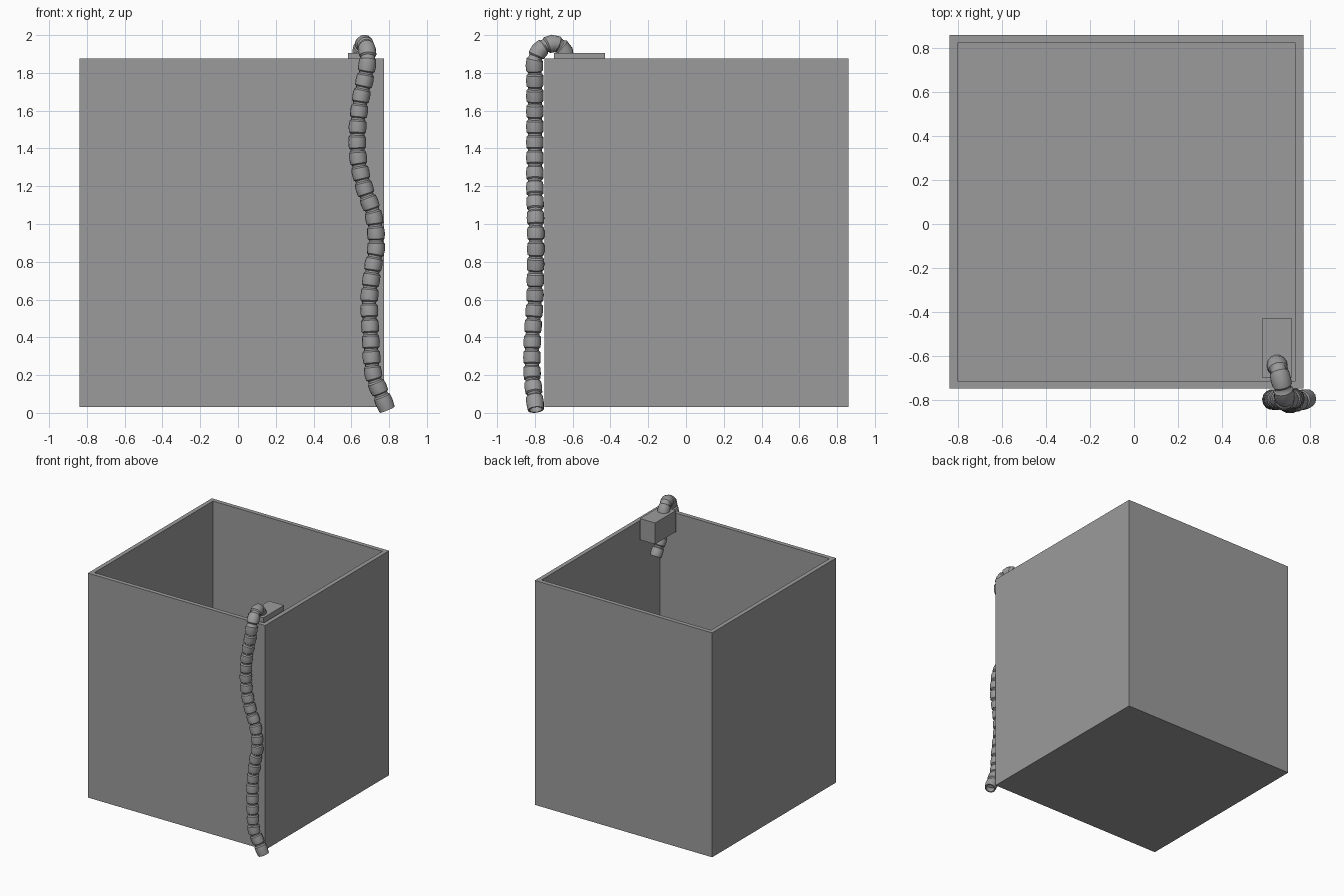
import bpy, bmesh, math
from mathutils import Vector

if "Cube" in bpy.data.objects:
    bpy.data.objects.remove(bpy.data.objects["Cube"])

# One dark grey for every part
grey = bpy.data.materials.new("dark_grey")
grey.diffuse_color = (0.33, 0.33, 0.33, 1)
grey.use_nodes = True
grey.node_tree.nodes["Principled BSDF"].inputs["Base Color"].default_value = grey.diffuse_color


def make_object(name, bm):
    bmesh.ops.recalc_face_normals(bm, faces=bm.faces[:])
    mesh = bpy.data.meshes.new(name)
    bm.to_mesh(mesh)
    bm.free()
    mesh.materials.append(grey)
    obj = bpy.data.objects.new(name, mesh)
    bpy.context.collection.objects.link(obj)
    return obj


def box(lo, hi):
    lo, hi = Vector(lo), Vector(hi)
    bm = bmesh.new()
    bmesh.ops.create_cube(bm, size=1)
    for v in bm.verts:
        v.co = Vector(((v.co[i] + 0.5) * (hi[i] - lo[i]) + lo[i]) for i in range(3))
    return bm


# Open-topped tank: inset the lid for the rim, then extrude it down to the floor
WALL = 0.05
tank = box((-0.84, -0.75, 0.03), (0.772, 0.86, 1.875))
top = max(tank.faces, key=lambda f: f.calc_center_median().z)
bmesh.ops.inset_individual(tank, faces=[top], thickness=WALL)
floor = bmesh.ops.extrude_discrete_faces(tank, faces=[top])["faces"][0]
for v in floor.verts:
    v.co.z = 0.03 + WALL
make_object("tank", tank)

# Clip block inside the front wall that the hose passes through
make_object("hose_clip", box((0.582, -0.70, 1.73), (0.72, -0.43, 1.905)))

# Hose centre line, from the ground up over the rim and down through the clip
PATH = [Vector(p) for p in (
    (0.79, -0.795, 0.017), (0.752, -0.805, 0.11), (0.715, -0.815, 0.21),
    (0.702, -0.813, 0.40), (0.695, -0.80, 0.60), (0.713, -0.797, 0.76),
    (0.732, -0.795, 0.89), (0.717, -0.797, 1.05), (0.672, -0.80, 1.18),
    (0.637, -0.80, 1.34), (0.632, -0.80, 1.49), (0.647, -0.80, 1.645),
    (0.674, -0.80, 1.78), (0.687, -0.80, 1.87), (0.682, -0.765, 1.93),
    (0.667, -0.70, 1.955), (0.654, -0.650, 1.925), (0.65, -0.635, 1.86),
    (0.65, -0.625, 1.77), (0.652, -0.60, 1.68), (0.652, -0.535, 1.57))]


def catmull_rom(pts, steps=16):
    ext = [2 * pts[0] - pts[1]] + pts + [2 * pts[-1] - pts[-2]]
    out = []
    for a, b, c, d in zip(ext, ext[1:], ext[2:], ext[3:]):
        for k in range(steps):
            t = k / steps
            out.append(0.5 * (2 * b + (c - a) * t + (2 * a - 5 * b + 4 * c - d) * t**2
                              + (3 * b - a - 3 * c + d) * t**3))
    return out + [pts[-1]]


curve = catmull_rom(PATH)
dist = [0.0]
for a, b in zip(curve, curve[1:]):
    dist.append(dist[-1] + (b - a).length)


def point_at(s):
    s = min(max(s, 0.0), dist[-1])
    i = next(k for k in range(1, len(dist)) if dist[k] >= s)
    return curve[i - 1].lerp(curve[i], (s - dist[i - 1]) / (dist[i] - dist[i - 1]))


# Ribbed hose: each segment repeats one groove-and-band profile
SEGMENTS, SIDES = round(dist[-1] / 0.083), 14
BAND = ((0.0, 0.037), (0.12, 0.037), (0.2, 0.045), (0.55, 0.0475), (0.9, 0.045))
pitch = dist[-1] / SEGMENTS
rings = [((i + f) * pitch, r) for i in range(SEGMENTS) for f, r in BAND]
rings = [(0.0, 0.043)] + rings[3:] + [(dist[-1], 0.043)]
# Hollow lips at both ends
rings = [(0.04, 0.033), (0.0, 0.034)] + rings + [(dist[-1], 0.034), (dist[-1] - 0.04, 0.033)]

hose = bmesh.new()
loops, side = [], Vector((1, 0, 0))
for s, r in rings:
    tangent = (point_at(s + 0.02) - point_at(s - 0.02)).normalized()
    side = (side - tangent * side.dot(tangent)).normalized()
    other = tangent.cross(side)
    centre = point_at(s)
    loops.append([hose.verts.new(centre + r * (side * math.cos(a) + other * math.sin(a)))
                  for a in (2 * math.pi * k / SIDES for k in range(SIDES))])
for lo, hi in zip(loops, loops[1:]):
    for k in range(SIDES):
        n = (k + 1) % SIDES
        hose.faces.new((lo[k], lo[n], hi[n], hi[k]))
hose.faces.new(loops[0])
hose.faces.new(loops[-1])
hose_obj = make_object("ribbed_hose", hose)
bpy.context.view_layer.objects.active = hose_obj
hose_obj.select_set(True)
bpy.ops.object.shade_smooth_by_angle(angle=math.radians(35))
